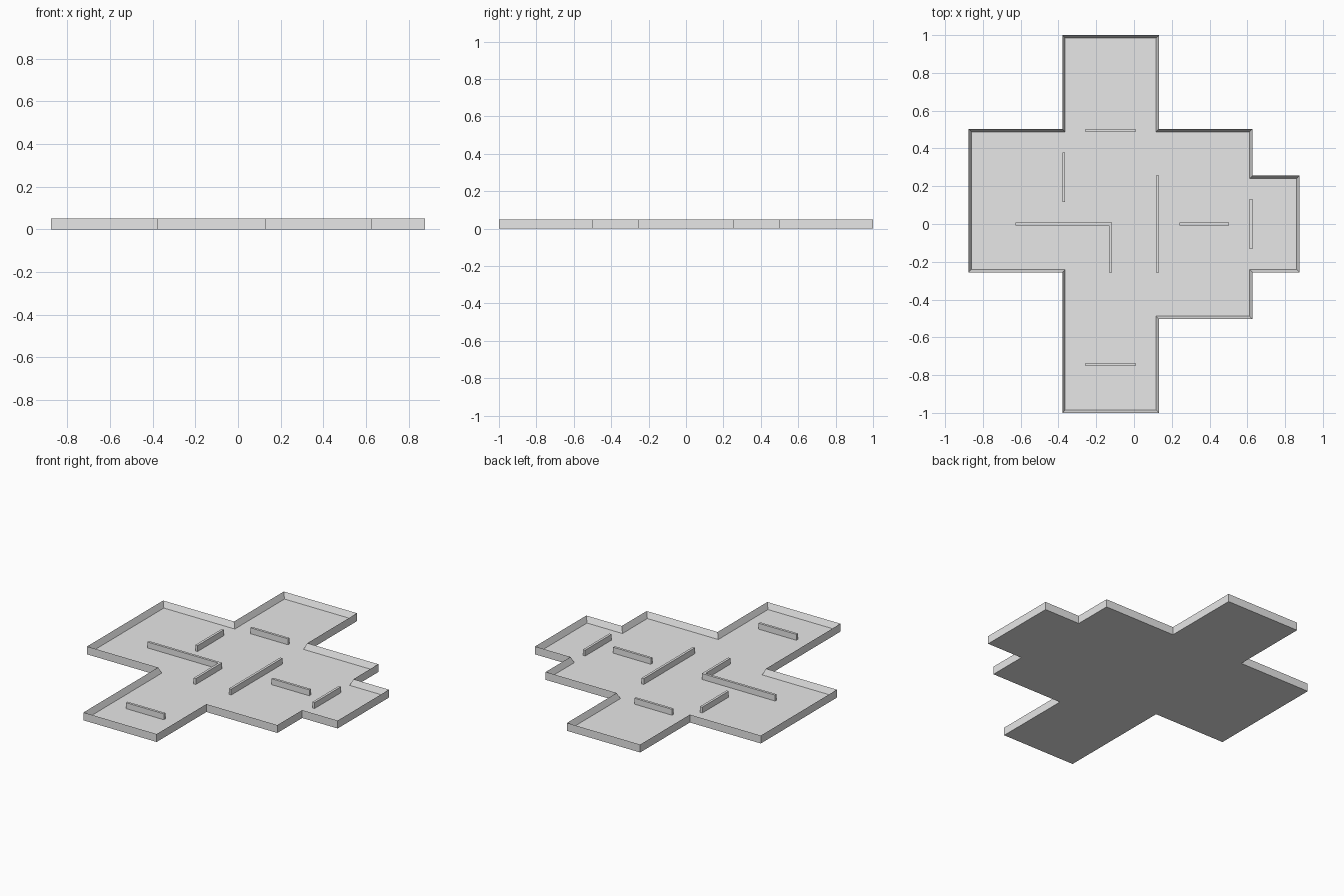
import bpy, bmesh
from mathutils import Vector

if "Cube" in bpy.data.objects:
    bpy.data.objects.remove(bpy.data.objects["Cube"])

UNIT = 0.248       # plan grid step
HALF = 0.0078      # half the wall thickness
TOP = 0.05         # top of all walls
FLOOR = 0.0125     # top of the floor slab

grey = bpy.data.materials.new("plain_grey")
grey.use_nodes = True
colour = (0.8, 0.8, 0.8, 1)
grey.diffuse_color = colour
grey.node_tree.nodes["Principled BSDF"].inputs["Base Color"].default_value = colour


def outset(points):
    """Push a clockwise plan loop outward by half a wall; square off dead ends."""
    loop = [Vector(p) * UNIT for p in points]
    result = []
    for i, p in enumerate(loop):
        d_in = (p - loop[i - 1]).normalized()
        d_out = (loop[(i + 1) % len(loop)] - p).normalized()
        n_in = Vector((-d_in.y, d_in.x))
        n_out = Vector((-d_out.y, d_out.x))
        if d_in.dot(d_out) < -0.5:
            result += [p + (d_in + n_in) * HALF, p + (d_in + n_out) * HALF]
        else:
            result.append(p + (n_in + n_out) * HALF)
    return result


def prism(name, points, bottom, tray=False):
    bm = bmesh.new()
    base = bm.faces.new([bm.verts.new((p.x, p.y, bottom)) for p in outset(points)])
    geom = bmesh.ops.extrude_face_region(bm, geom=[base], use_keep_orig=True)["geom"]
    cap = [g for g in geom if isinstance(g, bmesh.types.BMFace)][0]
    bmesh.ops.translate(bm, verts=cap.verts, vec=(0, 0, TOP - bottom))
    bmesh.ops.recalc_face_normals(bm, faces=bm.faces)
    if tray:
        # Leave a rim and sink the middle to floor level
        bmesh.ops.inset_region(bm, faces=[cap], thickness=2 * HALF, use_even_offset=True)
        for v in cap.verts:
            v.co.z = FLOOR
    mesh = bpy.data.meshes.new(name)
    bm.to_mesh(mesh)
    bm.free()
    mesh.materials.append(grey)
    bpy.context.collection.objects.link(bpy.data.objects.new(name, mesh))


# Floor slab with the outer wall around it
plan = [(-1.5, 4), (0.5, 4), (0.5, 2), (2.5, 2), (2.5, 1), (3.5, 1), (3.5, -1), (2.5, -1),
        (2.5, -2), (0.5, -2), (0.5, -4), (-1.5, -4), (-1.5, -1), (-3.5, -1), (-3.5, 2), (-1.5, 2)]
prism("floor_and_outer_wall", plan, 0, tray=True)

# Free-standing inner walls, each a centre line walked there and back
inner_walls = {
    "back_room_wall": [(-1, 2), (0, 2)],
    "right_room_wall": [(-1.5, 1.5), (-1.5, 0.5)],
    "corner_wall": [(-2.5, 0), (-0.5, 0), (-0.5, -1)],
    "long_wall": [(0.5, 1), (0.5, -1)],
    "left_room_wall": [(1, 0), (2, 0)],
    "alcove_wall": [(2.5, 0.5), (2.5, -0.5)],
    "front_room_wall": [(-1, -3), (0, -3)],
}
for name, path in inner_walls.items():
    prism(name, path + path[-2:0:-1], FLOOR)
